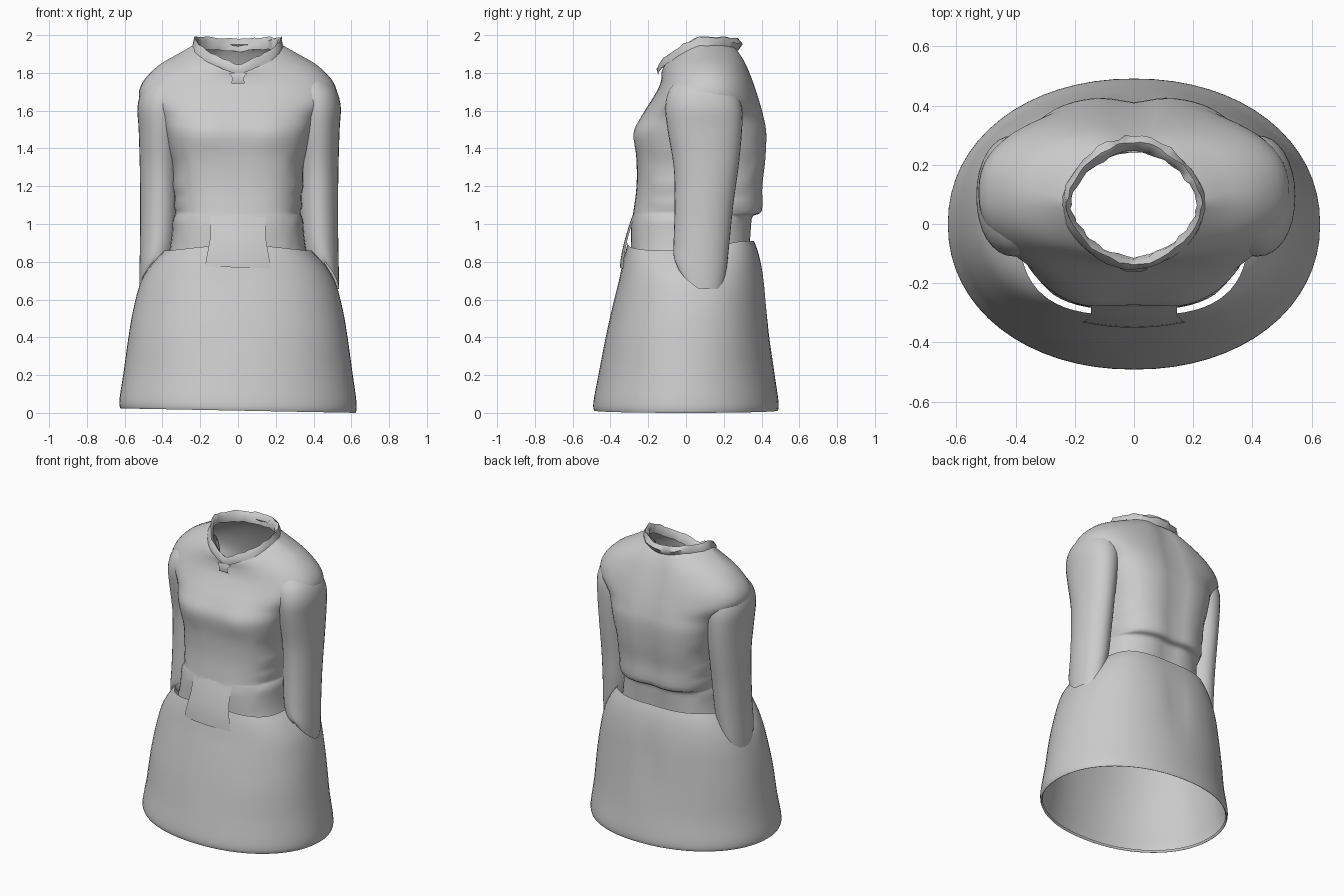
import bpy, bmesh, math, random
from math import sin, cos, pi, copysign, exp

random.seed(4)
if "Cube" in bpy.data.objects:
    bpy.data.objects.remove(bpy.data.objects["Cube"], do_unlink=True)

cloth = bpy.data.materials.new("grey cloth")
cloth.use_nodes = True
cloth.diffuse_color = (0.6, 0.6, 0.6, 1)
cloth.node_tree.nodes["Principled BSDF"].inputs["Base Color"].default_value = (0.6, 0.6, 0.6, 1)


def make_object(name, rows, closed=True, sharp=60):
    """Skin rows of points into a smooth open sheet."""
    bm = bmesh.new()
    grid = [[bm.verts.new(p) for p in row] for row in rows]
    n = len(rows[0])
    for low, high in zip(grid, grid[1:]):
        for i in range(n if closed else n - 1):
            j = (i + 1) % n
            bm.faces.new((low[i], low[j], high[j], high[i]))
    mesh = bpy.data.meshes.new(name)
    bm.to_mesh(mesh)
    bm.free()
    mesh.materials.append(cloth)
    obj = bpy.data.objects.new(name, mesh)
    bpy.context.collection.objects.link(obj)
    bpy.ops.object.select_all(action="DESELECT")
    obj.select_set(True)
    bpy.context.view_layer.objects.active = obj
    bpy.ops.object.shade_smooth_by_angle(angle=math.radians(sharp))


def ring(z, rx, front, back, power=2.0, drop=0.0, cx=0.0, jitter=0.0, n=64):
    """Rounded cross-section; drop lowers the front into a V."""
    cy, ry = (front + back) / 2, (back - front) / 2
    points = []
    for i in range(n):
        a = 2 * pi * i / n
        c, s = cos(a), sin(a)
        x = cx + rx * copysign(abs(c) ** (2 / power), c)
        y = cy + ry * copysign(abs(s) ** (2 / power), s)
        dz = -drop * (1 - abs(c) - s) / 2 if s < 0 else 0
        points.append([v + random.uniform(-jitter, jitter) for v in (x, y, z + dz)])
    return points


def smooth_rings(specs, steps=4, n=64):
    """Interpolate ring settings with a Catmull-Rom spline."""
    rows = []
    for k in range(len(specs) - 1):
        p0, p1 = specs[max(k - 1, 0)], specs[k]
        p2, p3 = specs[k + 1], specs[min(k + 2, len(specs) - 1)]
        for t in [i / steps for i in range(steps + (k == len(specs) - 2))]:
            rows.append(ring(*[0.5 * (2 * b + (c - a) * t + (2 * a - 5 * b + 4 * c - d) * t * t
                                      + (3 * b - a - 3 * c + d) * t ** 3)
                               for a, b, c, d in zip(p0, p1, p2, p3)], n=n))
    return rows


# Bodice with shoulders: height, half width, front, back, squareness, neckline drop
bodice = smooth_rings([
    (0.84, 0.372, -0.29, 0.34, 2.9, 0),
    (0.98, 0.345, -0.292, 0.35, 2.8, 0),
    (1.04, 0.337, -0.283, 0.36, 2.8, 0),
    (1.07, 0.337, -0.278, 0.408, 2.8, 0),
    (1.20, 0.342, -0.262, 0.41, 2.9, 0),
    (1.34, 0.36, -0.262, 0.425, 3.0, 0),
    (1.48, 0.39, -0.272, 0.43, 3.0, 0),
    (1.57, 0.43, -0.235, 0.415, 2.7, 0),
    (1.66, 0.52, -0.18, 0.39, 2.4, 0),
    (1.75, 0.505, -0.145, 0.36, 2.4, 0.03),
    (1.84, 0.42, -0.13, 0.325, 2.3, 0.07),
    (1.91, 0.30, -0.13, 0.29, 2.1, 0.11),
    (1.95, 0.23, -0.125, 0.26, 1.9, 0.14)])
for row in bodice:
    for p in row:
        x, y, z = p
        if y < 0:  # bust
            for side in (-1, 1):
                p[1] -= 0.012 * exp(-((x - side * 0.17) / 0.1) ** 2 - ((z - 1.48) / 0.1) ** 2)
        else:  # spine
            p[1] -= 0.02 * exp(-(x / 0.07) ** 2)
        if z < 1.4 and abs(x) > 0.28:  # crumpled side seams
            p[0] += 0.006 * sin(z * 47 + 2 * sin(z * 17)) * copysign(1, x)
make_object("bodice", bodice)

# Front flap hanging over the skirt and running up into the bodice
flap = []
for k in range(9):
    t = k / 8
    half = 0.175 - 0.03 * min(1, t * 2)
    flap.append([(u * half, -0.35 + 0.088 * t ** 1.5 + 0.6 * (u * half) ** 2,
                  0.77 + 0.33 * t - 0.005 * u * (1 - t))
                 for u in [i / 6 - 1 for i in range(13)]])
make_object("front_flap", flap, closed=False)

# Sleeves: height, half width, front, back, squareness, cuff slope, centre
sleeve_specs = [
    (0.655, 0.072, -0.05, 0.195, 2, -0.14, 0.456),
    (0.74, 0.084, -0.065, 0.212, 2, -0.09, 0.444),
    (0.90, 0.098, -0.065, 0.23, 2, -0.02, 0.427),
    (1.10, 0.104, -0.06, 0.25, 2, 0, 0.420),
    (1.30, 0.108, -0.065, 0.278, 2, 0, 0.418),
    (1.50, 0.118, -0.098, 0.297, 2.1, 0, 0.414),
    (1.62, 0.130, -0.11, 0.295, 2.1, 0, 0.408),
    (1.71, 0.126, -0.09, 0.265, 2.1, 0, 0.387),
    (1.78, 0.095, -0.035, 0.215, 2, 0, 0.360)]
for side, name in ((1, "left_sleeve"), (-1, "right_sleeve")):
    make_object(name, smooth_rings([s[:6] + (side * s[6] + 0.006,) for s in sleeve_specs], n=32))

# Skirt, flaring to a rolled hem
skirt = smooth_rings([
    (0.015, 0.612, -0.478, 0.478, 2.1, 0),
    (0.0, 0.622, -0.486, 0.486, 2.1, 0),
    (0.05, 0.628, -0.49, 0.49, 2.1, 0),
    (0.22, 0.605, -0.46, 0.467, 2.1, 0),
    (0.40, 0.580, -0.425, 0.445, 2.2, 0),
    (0.55, 0.554, -0.392, 0.432, 2.25, 0),
    (0.70, 0.512, -0.355, 0.416, 2.4, 0),
    (0.80, 0.448, -0.328, 0.39, 2.7, 0),
    (0.86, 0.388, -0.308, 0.362, 3.0, 0)])
for row in skirt:
    for p in row:
        waist = max(0, (p[2] - 0.7) / 0.16)
        seat = exp(-((p[2] - 0.6) / 0.2) ** 2)
        p[2] = max(p[2], 0) + 0.012 * (1 - p[0] / 0.63) * max(0, 1 - p[2] / 0.2)
        if p[1] > 0:  # back waist rises a little, with a shallow dent below it
            p[1] -= 0.016 * seat * exp(-(p[0] / 0.07) ** 2)
            p[2] += 0.05 * waist * min(1, p[1] / 0.3)
        else:  # front waist rises to the middle
            p[2] += 0.04 * waist * max(0, 1 - abs(p[0]) / 0.36)
make_object("skirt", skirt)

# Folded collar band with a ragged edge
collar = [ring(1.93, 0.245, -0.148, 0.275, 1.85, 0.14, jitter=0.002, n=44),
          ring(1.965, 0.238, -0.155, 0.298, 1.8, 0.15, jitter=0.006, n=44),
          ring(1.99, 0.228, -0.138, 0.275, 1.75, 0.15, jitter=0.005, n=44),
          ring(1.97, 0.213, -0.115, 0.248, 1.7, 0.15, jitter=0.006, n=44),
          ring(1.925, 0.218, -0.11, 0.245, 1.75, 0.14, jitter=0.005, n=44)]
for row in collar:
    for p in row:  # dip at the nape
        if p[1] > 0.15:
            p[2] -= 0.012 * exp(-(p[0] / 0.1) ** 2)
make_object("collar", collar)

# Small torn tuft below the neckline point
tuft = [[(x * w, -0.15 - d, z) for x in (-1, -0.4, 0.3, 1)]
        for w, d, z in ((0.05, 0.0, 1.80), (0.03, 0.01, 1.775), (0.035, 0.004, 1.745))]
make_object("neck_tuft", tuft, closed=False)
